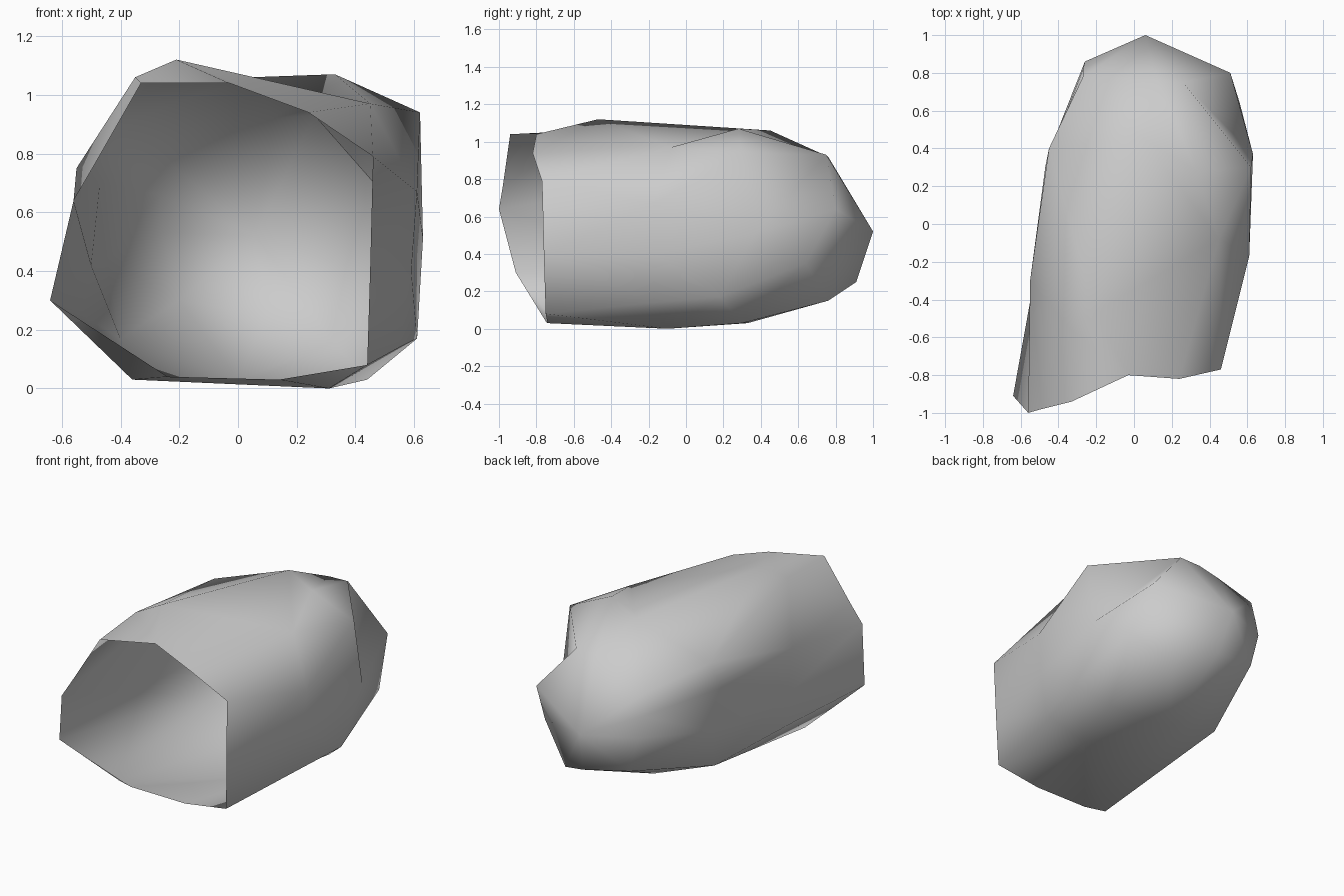
import bpy
import bmesh

# Remove the default cube only
default_cube = bpy.data.objects.get("Cube")
if default_cube:
    bpy.data.objects.remove(default_cube, do_unlink=True)


def make_material(name, colour):
    material = bpy.data.materials.new(name)
    material.use_nodes = True
    material.diffuse_color = colour
    shader = next(n for n in material.node_tree.nodes if n.type == "BSDF_PRINCIPLED")
    shader.inputs["Base Color"].default_value = colour
    return material


def loft_shell(name, sections, tip, back_creases, forward_creases, material):
    """Bridge matching cross-sections and close the last one onto a tip.
    Creases list the (section, column) panels folded along a chosen diagonal."""
    mesh_builder = bmesh.new()
    rings = [[mesh_builder.verts.new(point) for point in section] for section in sections]
    count = len(rings[0])
    for row, (near, far) in enumerate(zip(rings, rings[1:])):
        for i in range(count):
            j = (i + 1) % count
            if (row, i) in back_creases:
                panels = [(near[i], near[j], far[i]), (near[j], far[j], far[i])]
            elif (row, i) in forward_creases:
                panels = [(near[i], near[j], far[j]), (near[i], far[j], far[i])]
            else:
                panels = [(near[i], near[j], far[j], far[i])]
            for panel in panels:
                mesh_builder.faces.new(panel)
    tip_vertex = mesh_builder.verts.new(tip)
    for i in range(count):
        mesh_builder.faces.new((rings[-1][i], rings[-1][(i + 1) % count], tip_vertex))
    bmesh.ops.triangulate(mesh_builder, faces=mesh_builder.faces[:])
    bmesh.ops.recalc_face_normals(mesh_builder, faces=mesh_builder.faces[:])
    for face in mesh_builder.faces:
        face.smooth = True
    mesh = bpy.data.meshes.new(name)
    mesh_builder.to_mesh(mesh)
    mesh_builder.free()
    mesh.materials.append(material)
    shell = bpy.data.objects.new(name, mesh)
    bpy.context.collection.objects.link(shell)
    return shell


# Cross-sections run from the upper right, over the top, and around underneath
open_rim = [
    (-.33, -.94, 1.04), (-.03, -.8, 1.04), (.24, -.82, .94), (.46, -.77, .79),
    (.45, -.76, .4), (.44, -.75, .08), (.14, -.74, .03), (-.24, -.75, .04),
    (-.64, -.91, .3), (-.56, -1, .64), (-.49, -.98, .76),
]
front_section = [
    (-.35, -.54, 1.06), (-.21, -.47, 1.12), (.45, -.08, .97), (.61, -.17, .67),
    (.59, -.17, .4), (.55, -.17, .14), (.31, -.1, 0), (-.36, -.7, .03),
    (-.53, -.3, .25), (-.5, -.3, .42), (-.55, -.3, .75),
]
rear_section = [
    (-.45, .4, .89), (.05, .45, 1.06), (.33, .28, 1.07), (.62, .3, .94),
    (.63, .37, .51), (.61, .18, .17), (.44, .3, .03), (0, .33, .03),
    (-.4, .28, .17), (-.45, .38, .44), (-.47, .3, .7),
]
closed_end = [
    (-.27, .78, .8), (-.02, .77, .88), (.12, .76, .92), (.26, .75, .93),
    (.51, .8, .64), (.56, .64, .35), (.33, .76, .15), (.1, .91, .25),
    (-.2, .86, .3), (-.26, .86, .53), (-.27, .82, .66),
]

# Hollow body with an open front and a blunt closed back
grey = make_material("plain grey", (.6, .6, .6, 1))
loft_shell("hollow_shell", [open_rim, front_section, rear_section, closed_end],
           (.06, 1, .52), {(1, 0), (1, 1), (2, 3)}, {(1, 2), (1, 7)}, grey)
